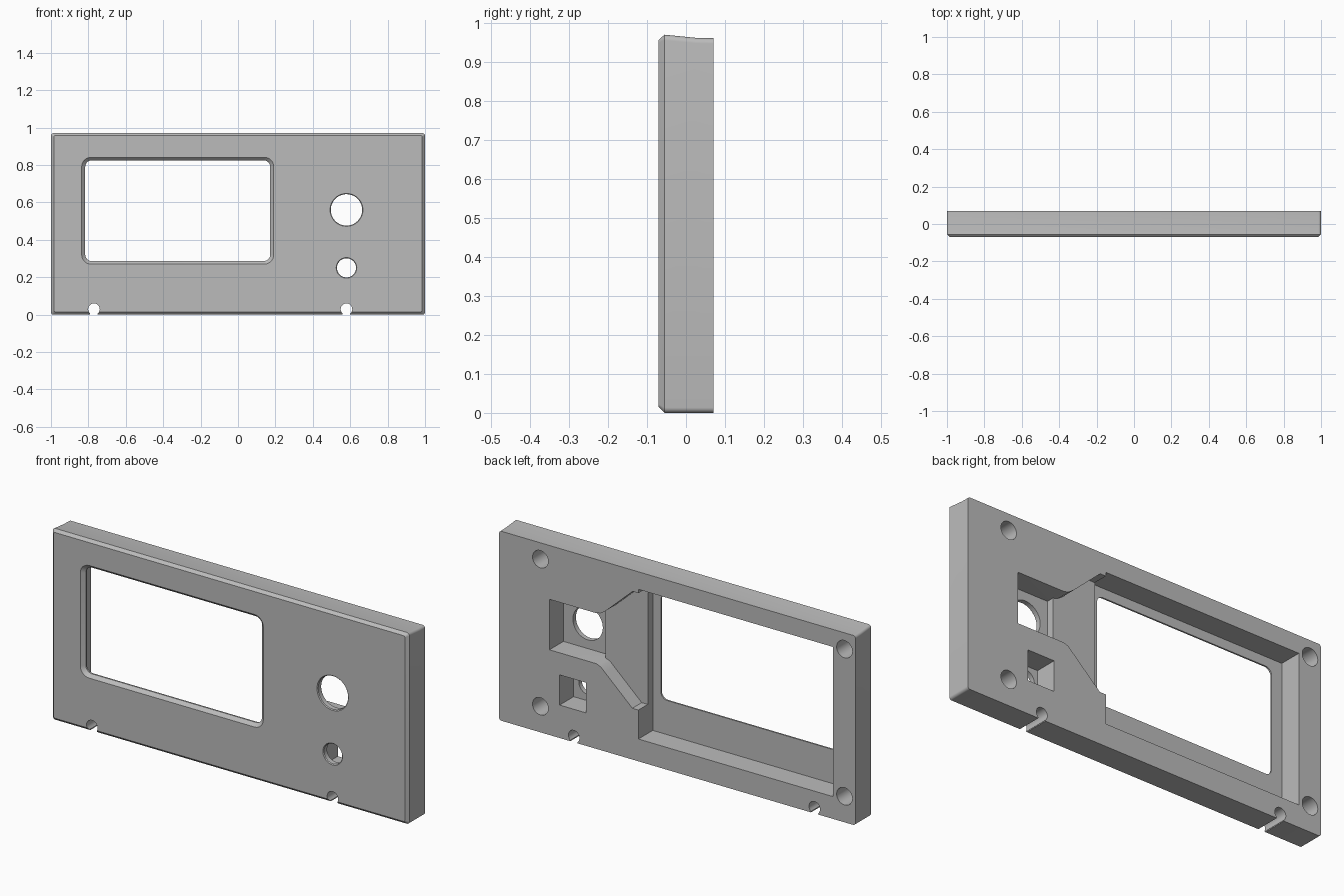
import bpy, bmesh
from math import sin, cos, pi, radians

cube = bpy.data.objects.get("Cube")
if cube:
    bpy.data.objects.remove(cube)

grey = bpy.data.materials.new("mid grey")
grey.use_nodes = True
colour = (0.5, 0.5, 0.5, 1)
grey.diffuse_color = colour
grey.node_tree.nodes["Principled BSDF"].inputs["Base Color"].default_value = colour

BACK, FRONT, OUT = 0.07, -0.07, 0.1


def rounded(x0, x1, z0, z1, r, steps=6):
    """Rounded rectangle as (x, z) points."""
    pts = []
    for k, (cx, cz) in enumerate([(x1 - r, z1 - r), (x0 + r, z1 - r),
                                  (x0 + r, z0 + r), (x1 - r, z0 + r)]):
        for i in range(steps + 1):
            a = (k + i / steps) * pi / 2
            pts.append((cx + r * cos(a), cz + r * sin(a)))
    return pts


def circle(x, z, r, n=48):
    return [(x + r * cos(2 * pi * i / n), z + r * sin(2 * pi * i / n)) for i in range(n)]


def box(x0, x1, z0, z1):
    return [(x0, z0), (x1, z0), (x1, z1), (x0, z1)]


def loft(name, rings):
    """Closed solid through (y, outline) rings."""
    bm = bmesh.new()
    loops = [[bm.verts.new((x, y, z)) for x, z in pts] for y, pts in rings]
    for a, b in zip(loops, loops[1:]):
        for i in range(len(a)):
            j = (i + 1) % len(a)
            bm.faces.new((a[i], a[j], b[j], b[i]))
    bm.faces.new(loops[0])
    bm.faces.new(loops[-1])
    bmesh.ops.recalc_face_normals(bm, faces=bm.faces)
    mesh = bpy.data.meshes.new(name)
    bm.to_mesh(mesh)
    bm.free()
    mesh.materials.append(grey)
    ob = bpy.data.objects.new(name, mesh)
    bpy.context.collection.objects.link(ob)
    return ob


# Panel with chamfered front edge and slightly tapering top
panel = loft("front_panel", [
    (FRONT, rounded(-0.985, 0.985, 0.015, 0.957, 0.008)),
    (-0.055, rounded(-1, 1, 0, 0.97, 0.014)),
    (0.025, rounded(-1, 1, 0, 0.962, 0.014)),
    (BACK, rounded(-1, 1, 0, 0.961, 0.014))])


def cut(rings):
    cutter = loft("cutter", rings)
    cutter.hide_render = True
    mod = panel.modifiers.new("cut", 'BOOLEAN')
    mod.operation, mod.solver, mod.object = 'DIFFERENCE', 'EXACT', cutter
    bpy.context.view_layer.objects.active = panel
    bpy.ops.object.modifier_apply(modifier=mod.name)
    bpy.data.objects.remove(cutter)


def prism(outline, y0, y1=OUT):
    cut([(y0, outline), (y1, outline)])


# Rear recess behind the window, button pocket and joining channel
prism(box(-0.875, 0.218, 0.113, 0.872), -0.045)
prism(box(0.455, 0.717, 0.432, 0.688), -0.042)
prism([(0.5, 0.44), (0.455, 0.432), (0.43, 0.423), (0.405, 0.4), (0.252, 0.26), (0.1, 0.26),
       (0.1, 0.853), (0.25, 0.853), (0.4, 0.715), (0.43, 0.694), (0.455, 0.688), (0.5, 0.68)],
      -0.005)
prism(box(0.511, 0.66, 0.167, 0.32), -0.042)

# Window with bevelled front rim
outer = rounded(-0.845, 0.2, 0.26, 0.85, 0.055)
rim = rounded(-0.836, 0.191, 0.27, 0.841, 0.05)
inner = rounded(-0.817, 0.172, 0.286, 0.825, 0.035)
cut([(-0.08, outer), (FRONT, rim), (-0.053, inner), (0, inner)])

# Round front holes with a fine chamfer
for z, r in ((0.56, 0.084), (0.25, 0.051)):
    cut([(-0.076, circle(0.58, z, r + 0.01)), (-0.066, circle(0.58, z, r)),
         (0, circle(0.58, z, r))])

# Blind screw holes in the back
for x in (-0.938, 0.768):
    for z in (0.132, 0.878):
        prism(circle(x, z, 0.044, 32), -0.03)

# Keyhole slots in the lower edge
for x in (-0.77, 0.58):
    prism(circle(x, 0.029, 0.031, 32), -0.1)
    prism(box(x - 0.02, x + 0.02, -0.03, 0.025), -0.1)

panel.select_set(True)
bpy.context.view_layer.objects.active = panel
bpy.ops.object.shade_smooth_by_angle(angle=radians(28))
